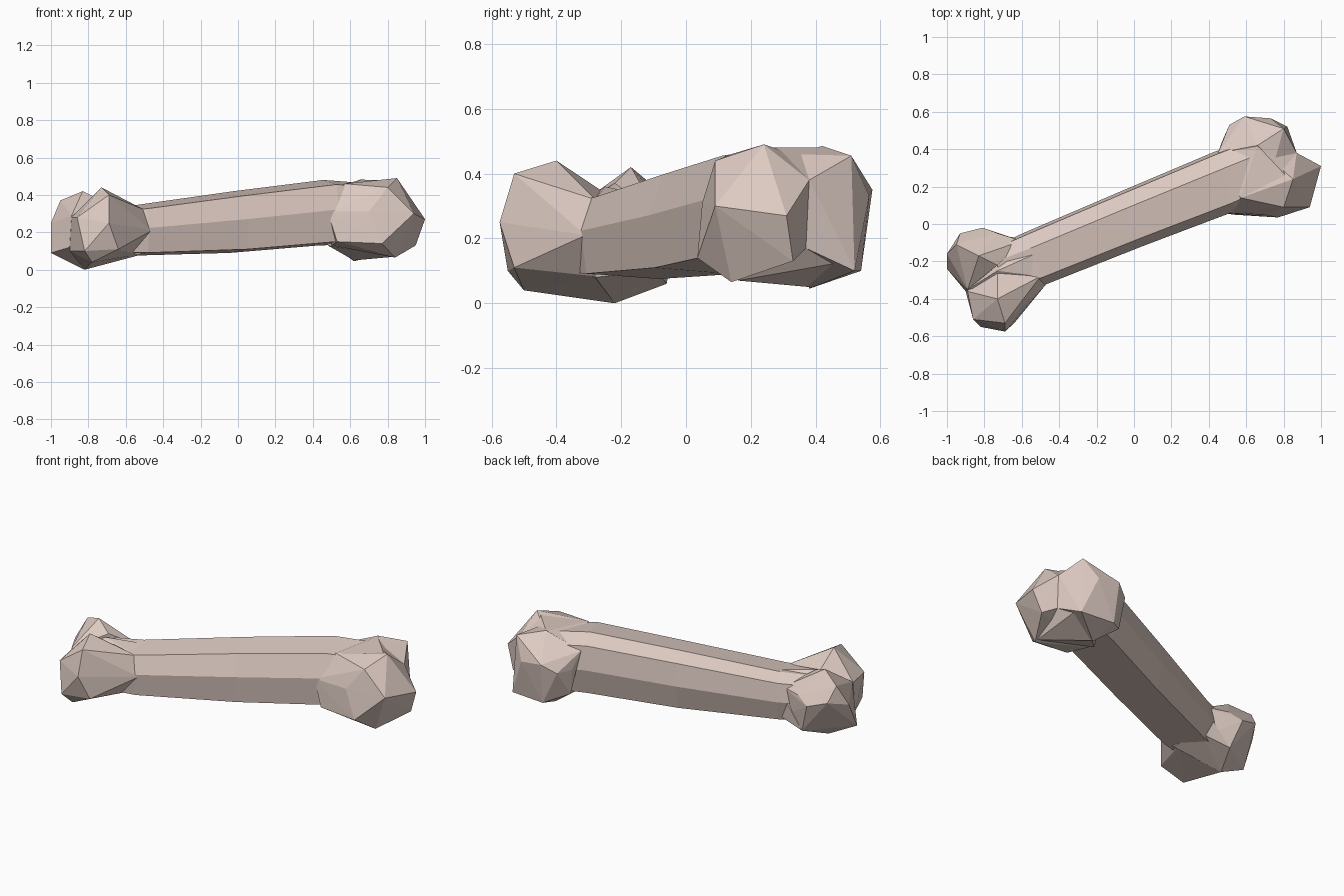
import bpy
import bmesh
from mathutils import Vector

default = bpy.data.objects.get("Cube")
if default:
    bpy.data.objects.remove(default, do_unlink=True)

# One pale bone colour
colour = (0.72, 0.59, 0.535, 1.0)
bone_mat = bpy.data.materials.new("pale_bone")
bone_mat.use_nodes = True
bone_mat.diffuse_color = colour
shader = next(n for n in bone_mat.node_tree.nodes if n.type == 'BSDF_PRINCIPLED')
shader.inputs["Base Color"].default_value = colour
shader.inputs["Roughness"].default_value = 0.8


def make_object(name, bm):
    """Turn a bmesh into a flat shaded object with the bone colour."""
    bmesh.ops.recalc_face_normals(bm, faces=bm.faces[:])
    mesh = bpy.data.meshes.new(name)
    bm.to_mesh(mesh)
    bm.free()
    mesh.materials.append(bone_mat)
    obj = bpy.data.objects.new(name, mesh)
    bpy.context.scene.collection.objects.link(obj)
    return obj


def faceted_lump(name, corners):
    """Closed faceted solid wrapped around a few corner points."""
    bm = bmesh.new()
    for corner in corners:
        bm.verts.new(corner)
    result = bmesh.ops.convex_hull(bm, input=bm.verts[:])
    loose = set(result["geom_interior"]) | set(result["geom_unused"])
    bmesh.ops.delete(bm, geom=[g for g in loose if isinstance(g, bmesh.types.BMVert)],
                     context='VERTS')
    return make_object(name, bm)


def lofted_shaft(name, section, stations):
    """Sweep a cross-section through stations of (centre, half width, half height)."""
    bm = bmesh.new()
    along = Vector(stations[-1][0]) - Vector(stations[0][0])
    across = Vector((-along.y, along.x, 0)).normalized()
    rings = []
    for centre, width, height in stations:
        rings.append([bm.verts.new(Vector(centre) + across * (u * width)
                                   + Vector((0, 0, w * height)))
                      for u, w in section])
    for ring, following in zip(rings, rings[1:]):
        for i in range(len(section)):
            j = (i + 1) % len(section)
            bm.faces.new((ring[i], ring[j], following[j], following[i]))
    bm.faces.new(rings[0])
    bm.faces.new(rings[-1])
    return make_object(name, bm)


# Shaft: flat-topped cross-section with steep sides
shaft = lofted_shaft(
    "bone_shaft",
    section=[(-.72, .86), (-1, .1), (-.88, -.88), (.75, -1), (1, -.1), (.9, .72), (.4, 1)],
    stations=[((-.72, -.25, .21), .13, .13),
              ((-.53, -.185, .21), .15, .135),
              ((0, .033, .255), .158, .165),
              ((.48, .225, .305), .168, .175),
              ((.68, .31, .3), .16, .165)])

# Right end: two knobs and the saddle between them
right_back_knob = faceted_lump("right_back_knob", [
    (-1, -.16, .25), (-1, -.24, .09), (-.95, -.11, .37), (-.83, -.17, .42),
    (-.93, -.05, .28), (-.81, -.02, .24), (-.73, -.05, .28), (-.75, -.06, .06),
    (-.82, -.22, 0), (-.9, -.36, .12), (-.89, -.35, .29), (-.73, -.22, .37),
    (-.6, -.09, .28), (-.6, -.1, .1)])
right_front_knob = faceted_lump("right_front_knob", [
    (-.73, -.4, .44), (-.69, -.53, .4), (-.69, -.575, .25), (-.64, -.53, .11),
    (-.82, -.55, .1), (-.86, -.51, .28), (-.78, -.5, .04), (-.9, -.36, .1),
    (-.89, -.36, .28), (-.82, -.22, 0), (-.58, -.42, .22), (-.5, -.28, .32),
    (-.46, -.31, .21), (-.73, -.25, .34), (-.54, -.25, .08)])
right_saddle = faceted_lump("right_saddle", [
    (-.82, -.22, 0), (-.75, -.06, .06), (-.56, -.09, .1), (-.52, -.28, .08),
    (-.89, -.35, .29), (-.9, -.36, .1), (-.73, -.25, .36), (-.5, -.28, .32),
    (-.56, -.08, .29), (-.53, -.16, .34)])

# Left end: two knobs and the saddle between them
left_back_knob = faceted_lump("left_back_knob", [
    (.47, .44, .3), (.51, .53, .3), (.59, .575, .35), (.73, .565, .33),
    (.8, .51, .455), (.66, .42, .485), (.6, .54, .1), (.62, .38, .045),
    (.82, .52, .1), (.87, .38, .38), (.87, .37, .17), (.45, .38, .4),
    (.48, .44, .15), (.75, .33, .46)])
left_front_knob = faceted_lump("left_front_knob", [
    (.57, .14, .46), (.48, .06, .31), (.53, .05, .15), (.77, .035, .14),
    (.7, .05, .31), (.94, .09, .3), (.8, .09, .44), (.85, .24, .49),
    (1, .31, .27), (.95, .33, .13), (.84, .14, .065), (.87, .38, .38),
    (.75, .33, .46), (.87, .37, .17), (.5, .2, .13)])
left_saddle = faceted_lump("left_saddle", [
    (.57, .14, .46), (.82, .25, .48), (.75, .33, .465), (.66, .42, .48),
    (.87, .38, .38), (.87, .37, .17), (.62, .38, .05), (.75, .27, .085),
    (.84, .16, .07), (.45, .38, .4), (.48, .22, .13), (.82, .5, .13)])

# Fuse the end parts into the shaft so the bone is one solid
ends = [right_saddle, right_back_knob, right_front_knob,
        left_saddle, left_back_knob, left_front_knob]
for end in ends:
    fuse = shaft.modifiers.new("fuse_" + end.name, 'BOOLEAN')
    fuse.operation = 'UNION'
    fuse.solver = 'EXACT'
    fuse.object = end
bpy.context.view_layer.update()
evaluated = shaft.evaluated_get(bpy.context.evaluated_depsgraph_get())
fused_mesh = bpy.data.meshes.new_from_object(evaluated)
shaft.modifiers.clear()
shaft.data = fused_mesh
shaft.name = "bone"
for end in ends:
    bpy.data.objects.remove(end, do_unlink=True)
